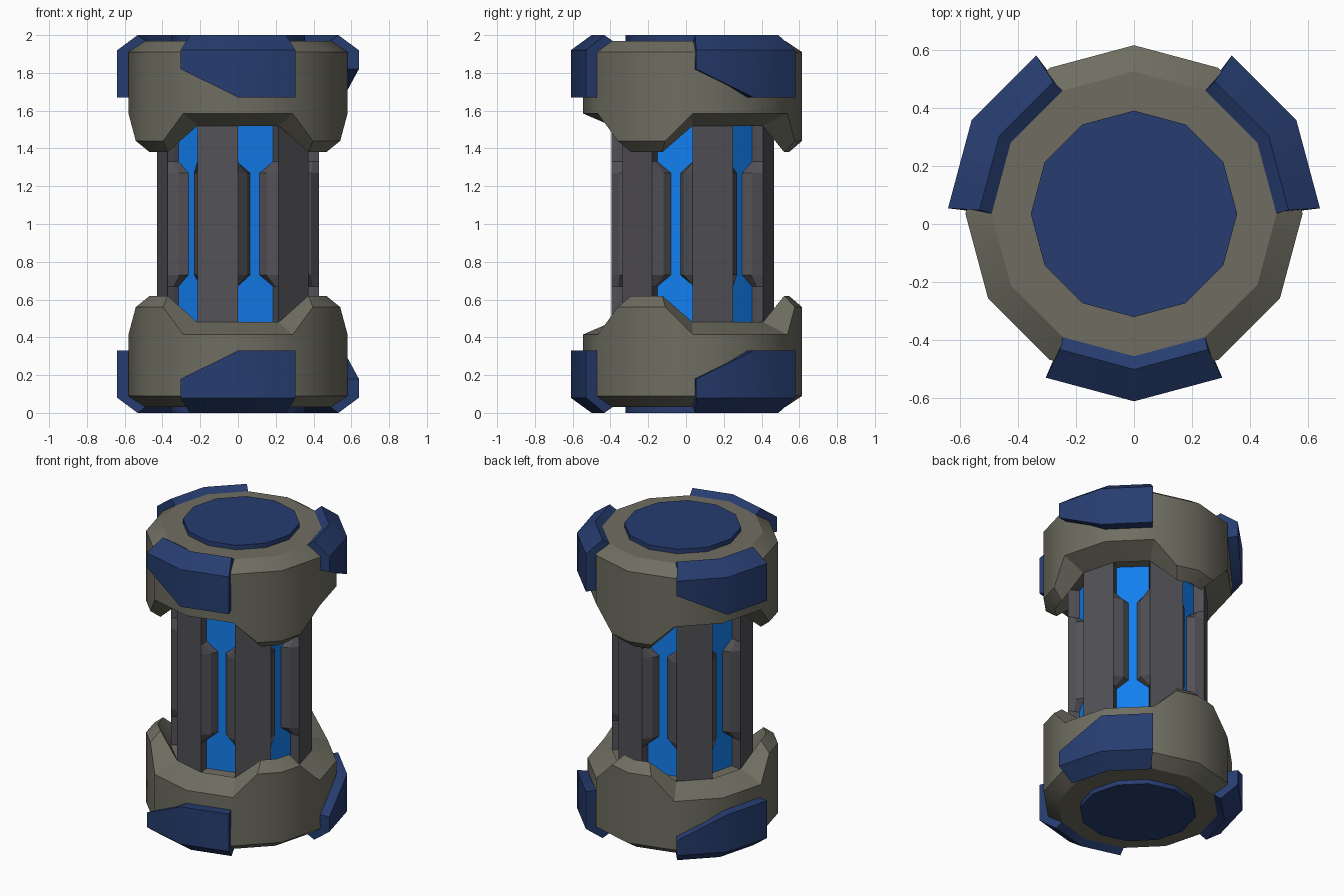
import bpy, bmesh
from math import sin, cos, radians

if "Cube" in bpy.data.objects:
    bpy.data.objects.remove(bpy.data.objects["Cube"])

CY = 0.035  # axis of the canister in y


def material(name, rgb):
    m = bpy.data.materials.new(name)
    m.diffuse_color = (*rgb, 1)
    m.use_nodes = True
    m.node_tree.nodes["Principled BSDF"].inputs["Base Color"].default_value = m.diffuse_color
    return m


OLIVE = material("olive_metal", (0.16, 0.155, 0.12))
NAVY = material("navy_paint", (0.02, 0.046, 0.16))
DARK = material("dark_metal", (0.085, 0.082, 0.095))
GLOW = material("bright_blue", (0.006, 0.21, 0.86))


def polar(r, deg, z):
    return (r * cos(radians(deg)), r * sin(radians(deg)) + CY, z)


def chord(r, deg, z):
    """Point at an angle on the flat sides of a 12-gon of corner radius r."""
    off = (deg % 30) - 15
    return polar(r * cos(radians(15)) / cos(radians(off)), deg, z)


def loft(name, rings, mats, flip=False, smooth=True, pick=None):
    """Skin a stack of closed rings and cap both ends; flip mirrors about z = 1."""
    bm = bmesh.new()
    rows = [[bm.verts.new((x, y, 2 - z if flip else z)) for x, y, z in ring] for ring in rings]
    n = len(rows[0])
    for a, b in zip(rows, rows[1:]):
        for i in range(n):
            j = (i + 1) % n
            f = bm.faces.new((a[i], a[j], b[j], b[i]))
            if pick:
                f.material_index = pick(i)
    bm.faces.new(rows[0])
    bm.faces.new(rows[-1])
    bmesh.ops.recalc_face_normals(bm, faces=bm.faces)
    me = bpy.data.meshes.new(name)
    bm.to_mesh(me)
    bm.free()
    for m in mats:
        me.materials.append(m)
    ob = bpy.data.objects.new(name, me)
    bpy.context.collection.objects.link(ob)
    if smooth:
        bpy.ops.object.select_all(action='DESELECT')
        ob.select_set(True)
        bpy.context.view_layer.objects.active = ob
        bpy.ops.object.shade_smooth_by_angle(angle=radians(32))
    return ob


def cap_ring(r_notch, z_notch, r_lobe, z_lobe, half):
    """12-gon ring whose height alternates between three notches and three lobes."""
    pts = []
    for c in (-90, 30, 150):
        pts += [chord(r_notch, c + a, z_notch) for a in (-30, 0, 30)]
        pts += [chord(r_lobe, c + 60 + a, z_lobe) for a in (-half, 0, half)]
    return pts


def end_cap(name, flip):
    rings = [cap_ring(0.49, 1.97, 0.49, 1.97, 15),
             cap_ring(0.58, 1.91, 0.58, 1.91, 15),
             cap_ring(0.58, 1.585, 0.58, 1.44, 15),
             cap_ring(0.43, 1.52, 0.51, 1.38, 11),
             cap_ring(0.428, 1.525, 0.43, 1.52, 11)]
    loft(name, rings, [OLIVE], flip)


def pad(name, c, flip):
    """Chamfered armour pad wrapping two sides, one lower corner cut away."""
    rings = []
    for s, zb in ((-1, 1.82), (0, 1.67), (1, 1.67)):
        sect = ((0.645, 1.92, 28.3), (0.535, 2.0, 28.6), (0.49, 1.97, 29.9),
                (0.49, zb, 29.9), (0.645, zb, 28.3))
        rings.append([chord(r, c + s * a, z) for r, z, a in sect])
    loft(name, rings, [NAVY], flip)


# Core: six flat panels with six recessed channels and a glowing strip in each
WIDE = ((0.111, 0.415), (0.104, 0.38), (0.10, 0.345))
NARROW = ((0.111, 0.415), (0.055, 0.386), (0.026, 0.345))


def core_ring(half, z):
    section = [(-u, d) for u, d in half] + list(reversed(half))
    pts = []
    for k in range(6):
        t = radians(-75 + 60 * k)
        pts += [(d * cos(t) - u * sin(t), d * sin(t) + u * cos(t) + CY, z) for u, d in section]
    return pts


levels = ((0.45, WIDE), (0.67, WIDE), (0.73, NARROW), (1.27, NARROW), (1.33, WIDE), (1.55, WIDE))
loft("core", [core_ring(h, z) for z, h in levels], [DARK, GLOW], smooth=False,
     pick=lambda i: 1 if i % 6 == 2 else 0)

# Mirrored ends: cap, disc and three pads each
for label, flip in (("top", False), ("bottom", True)):
    end_cap(label + "_cap", flip)
    loft(label + "_disc", [[polar(0.355, 30 * i, z) for i in range(12)] for z in (1.95, 2.0)],
         [NAVY], flip)
    for k, c in enumerate((-90, 30, 150)):
        pad(f"{label}_pad_{k + 1}", c, flip)
